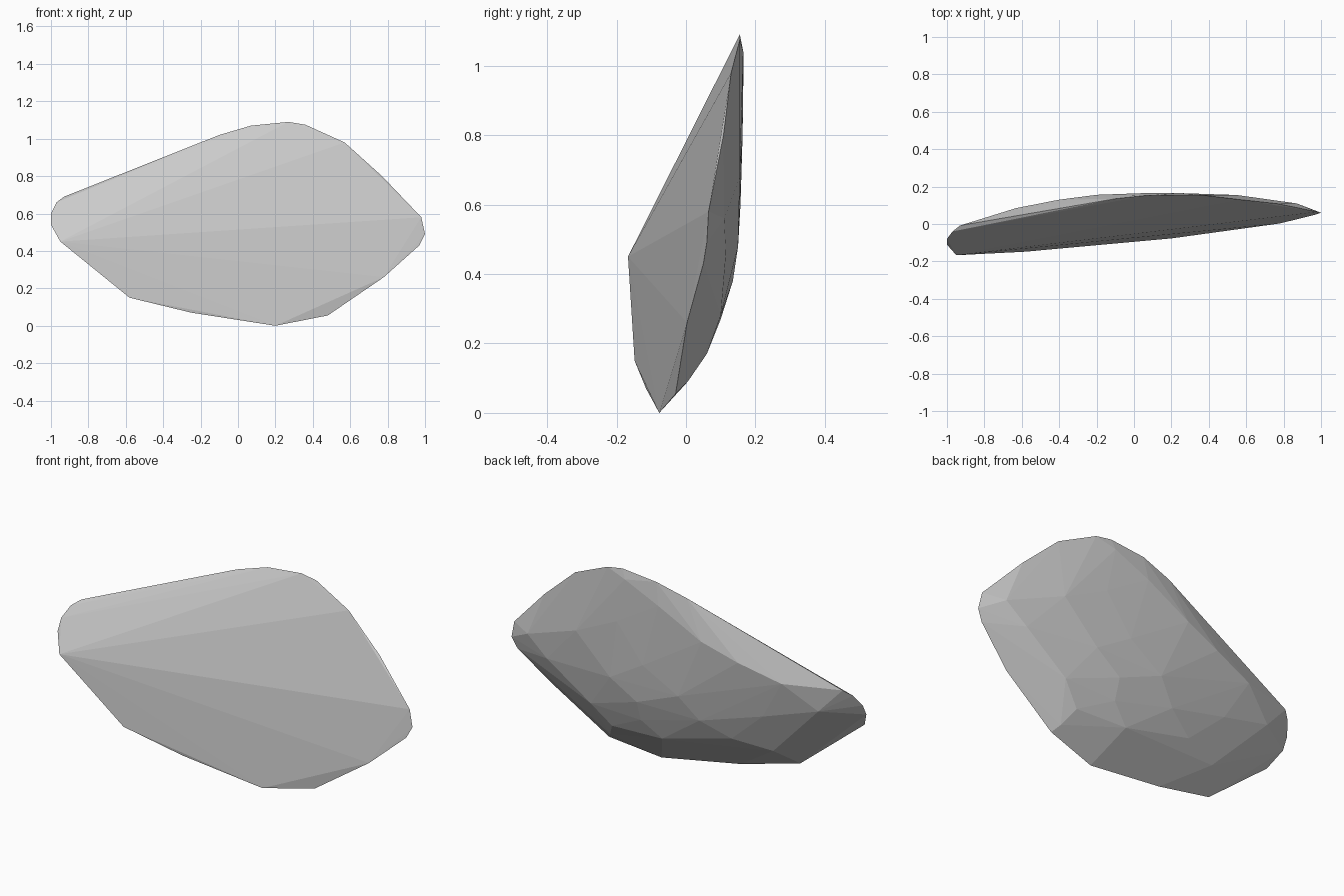
import bpy, bmesh

# Rim of the slab, clockwise from the left end (x, y, z)
rim = [(-1, -.08, .6), (-.97, -.04, .66), (-.93, -.008, .69), (-.1, .135, 1.02),
       (.07, .153, 1.07), (.27, .155, 1.09), (.36, .155, 1.075), (.57, .13, .98),
       (.77, .108, .8), (.98, .065, .58), (1, .06, .49), (.97, .05, .43),
       (.78, .003, .26), (.48, -.03, .055), (.2, -.077, 0), (-.25, -.115, .07),
       (-.58, -.148, .15), (-.95, -.167, .45), (-1, -.11, .54)]

# Gently domed back face
back = [(-.63, .085, .68), (-.4, .13, .75), (-.2, .156, .82), (.05, .165, .95),
        (.25, .165, 1.04), (.3, .163, .8), (.55, .155, .68), (.87, .11, .56),
        (.15, .157, .6), (.35, .15, .48), (.75, .115, .46), (.2, .135, .38),
        (.5, .1, .28), (.2, .1, .27), (.4, .06, .17), (.1, .06, .18),
        (.45, .005, .09), (-.15, .1, .36), (-.3, .04, .28), (-.5, .06, .46),
        (-.5, -.03, .24), (-.8, .015, .55), (-.05, .14, .48)]

# The stone slab is the convex hull of its rim and back
bm = bmesh.new()
for p in rim + back:
    bm.verts.new(p)
hull = bmesh.ops.convex_hull(bm, input=bm.verts)
loose = {g for g in hull["geom_interior"] if isinstance(g, bmesh.types.BMVert)}
bmesh.ops.delete(bm, geom=list(loose), context='VERTS')
bmesh.ops.recalc_face_normals(bm, faces=bm.faces)
mesh = bpy.data.meshes.new("stone_slab")
bm.to_mesh(mesh)
bm.free()
slab = bpy.data.objects.new("stone_slab", mesh)
bpy.context.collection.objects.link(slab)
